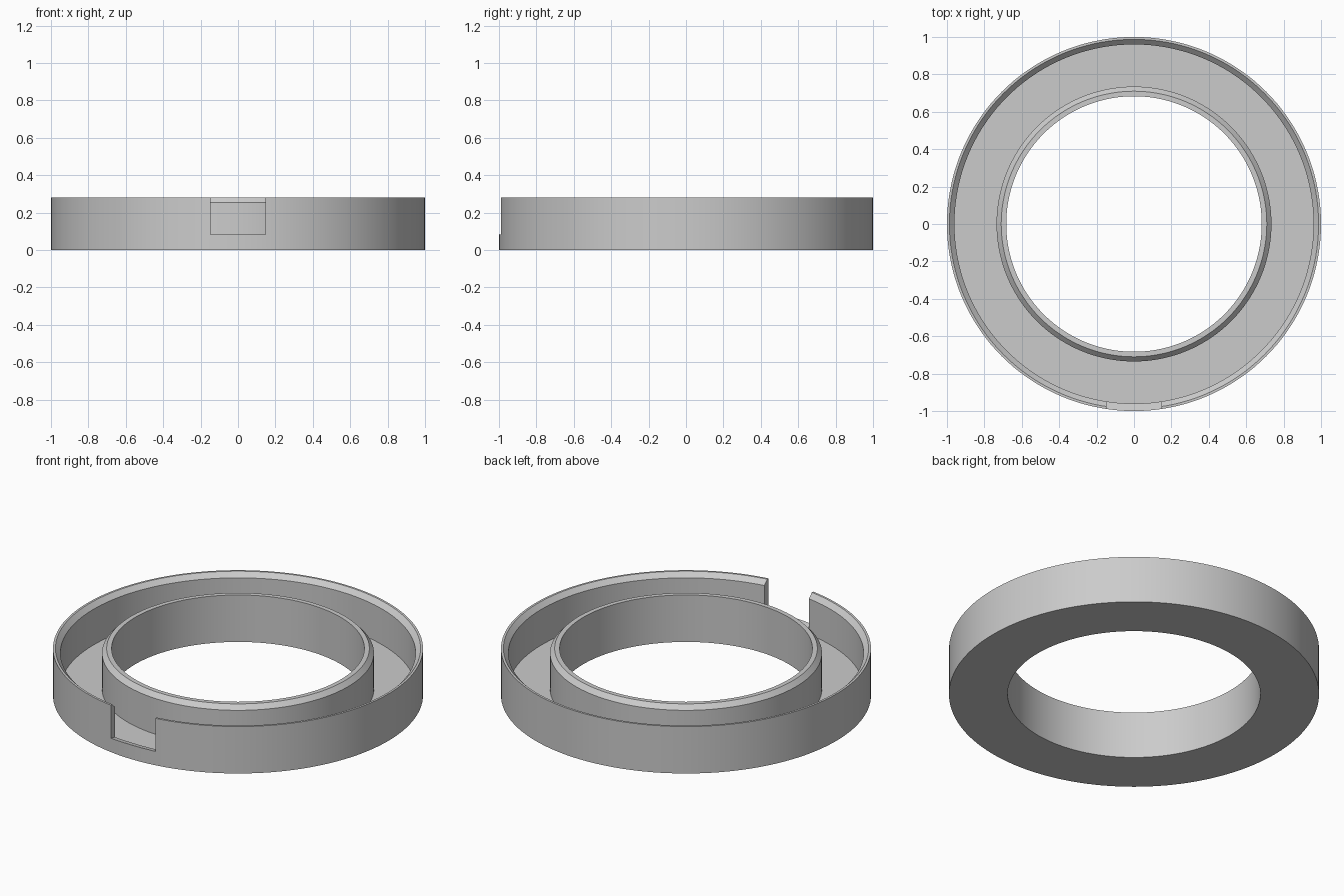
import bpy, bmesh, math

cube = bpy.data.objects.get("Cube")
if cube:
    bpy.data.objects.remove(cube)

grey = bpy.data.materials.new("plain_grey")
grey.use_nodes = True
colour = (0.6, 0.6, 0.6, 1)
grey.diffuse_color = colour
grey.node_tree.nodes["Principled BSDF"].inputs["Base Color"].default_value = colour


def make_object(name, bm):
    bmesh.ops.recalc_face_normals(bm, faces=bm.faces)
    mesh = bpy.data.meshes.new(name)
    bm.to_mesh(mesh)
    bm.free()
    mesh.materials.append(grey)
    obj = bpy.data.objects.new(name, mesh)
    bpy.context.collection.objects.link(obj)
    return obj


def lathe(name, profile, steps):
    """Revolve a closed (radius, height) profile about z."""
    bm = bmesh.new()
    rings = []
    for i in range(steps):
        a = 2 * math.pi * i / steps
        rings.append([bm.verts.new((r * math.cos(a), r * math.sin(a), z)) for r, z in profile])
    n = len(profile)
    for i in range(steps):
        here, there = rings[i], rings[(i + 1) % steps]
        for j in range(n):
            k = (j + 1) % n
            bm.faces.new((here[j], there[j], there[k], here[k]))
    return make_object(name, bm)


def prism(name, section, half_width):
    """Extrude a (y, z) section symmetrically along x."""
    bm = bmesh.new()
    face = bm.faces.new([bm.verts.new((-half_width, y, z)) for y, z in section])
    out = bmesh.ops.extrude_face_region(bm, geom=[face])
    verts = [v for v in out["geom"] if isinstance(v, bmesh.types.BMVert)]
    bmesh.ops.translate(bm, verts=verts, vec=(2 * half_width, 0, 0))
    return make_object(name, bm)


# Channel ring: tall inner collar, flat floor and outer rim, both chamfered towards the channel
ring = lathe("channel_ring", [
    (0.683, 0), (1, 0), (1, 0.28), (0.987, 0.28), (0.96, 0.253),
    (0.96, 0.04), (0.735, 0.04), (0.735, 0.253), (0.71, 0.28), (0.683, 0.28),
], 144)

# Front notch through the outer rim, with a sill falling gently inwards
cutter = prism("notch_cutter", [(-1.1, 0.107), (-0.85, 0.052), (-0.85, 0.4), (-1.1, 0.4)], 0.147)
cutter.hide_render = True
cutter.hide_viewport = False

cut = ring.modifiers.new("front_notch", "BOOLEAN")
cut.operation = "DIFFERENCE"
cut.solver = "EXACT"
cut.object = cutter
bpy.context.view_layer.objects.active = ring
ring.select_set(True)
bpy.ops.object.modifier_apply(modifier=cut.name)
bpy.data.objects.remove(cutter)

# Smooth round walls, crisp edges
bpy.ops.object.shade_smooth_by_angle(angle=math.radians(25))
